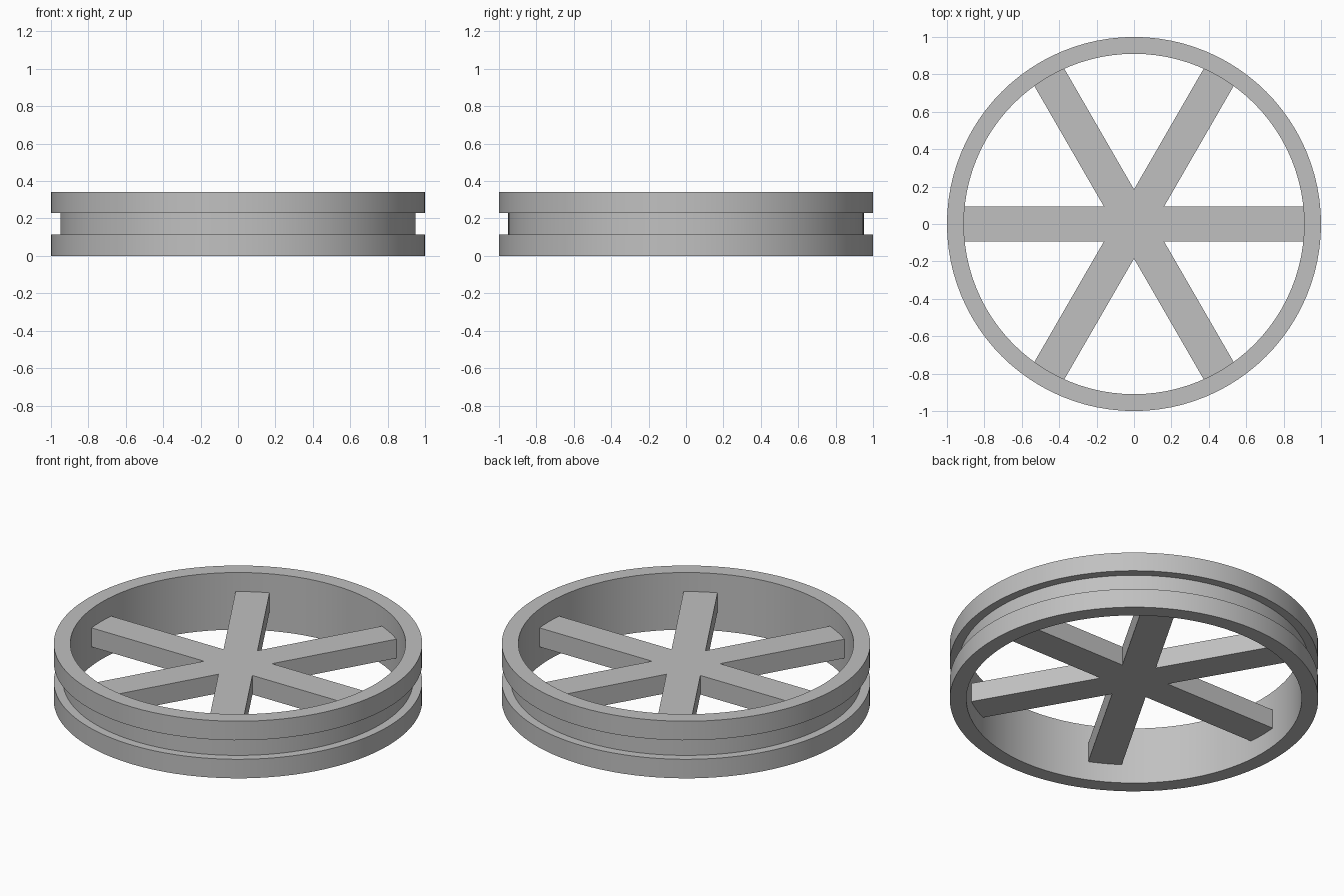
import bpy
import bmesh
from math import cos, sin, pi, radians, sqrt
from mathutils import Matrix, Vector

cube = bpy.data.objects.get("Cube")
if cube:
    bpy.data.objects.remove(cube, do_unlink=True)

HEIGHT = 0.342
GROOVE_LOW, GROOVE_HIGH = HEIGHT / 3, HEIGHT * 2 / 3
R_OUT, R_GROOVE, R_IN = 1.0, 0.95, 0.91
SEGMENTS = 96
SPOKES = 6
HALF_WIDTH = 0.0925

grey = bpy.data.materials.new("plain grey")
grey.use_nodes = True
colour = (0.53, 0.53, 0.53, 1)
grey.diffuse_color = colour
grey.node_tree.nodes["Principled BSDF"].inputs["Base Color"].default_value = colour


def add_object(name, bm):
    bmesh.ops.recalc_face_normals(bm, faces=bm.faces)
    mesh = bpy.data.meshes.new(name)
    bm.to_mesh(mesh)
    bm.free()
    mesh.materials.append(grey)
    obj = bpy.data.objects.new(name, mesh)
    bpy.context.collection.objects.link(obj)
    return obj


# Grooved rim: cross-section turned around the axis
profile = [(R_IN, 0), (R_OUT, 0), (R_OUT, GROOVE_LOW), (R_GROOVE, GROOVE_LOW),
           (R_GROOVE, GROOVE_HIGH), (R_OUT, GROOVE_HIGH), (R_OUT, HEIGHT), (R_IN, HEIGHT)]
bm = bmesh.new()
rings = []
for i in range(SEGMENTS):
    a = 2 * pi * i / SEGMENTS
    rings.append([bm.verts.new((r * cos(a), r * sin(a), z)) for r, z in profile])
for i, ring in enumerate(rings):
    following = rings[(i + 1) % SEGMENTS]
    for j in range(len(profile)):
        k = (j + 1) % len(profile)
        bm.faces.new((ring[j], following[j], following[k], ring[k]))
rim = add_object("rim", bm)
bpy.ops.object.select_all(action="DESELECT")
rim.select_set(True)
bpy.context.view_layer.objects.active = rim
bpy.ops.object.shade_smooth_by_angle(angle=radians(30))

# Six-armed spoke star, its tips set slightly into the rim
reach = sqrt((R_IN + 0.015) ** 2 - HALF_WIDTH ** 2)
notch = HALF_WIDTH / sin(pi / SPOKES)
bm = bmesh.new()
outline = []
for i in range(SPOKES):
    turn = Matrix.Rotation(2 * pi * i / SPOKES, 3, "Z")
    corners = [(reach, -HALF_WIDTH), (reach, HALF_WIDTH),
               (notch * cos(pi / SPOKES), notch * sin(pi / SPOKES))]
    outline += [bm.verts.new(turn @ Vector((x, y, GROOVE_LOW))) for x, y in corners]
base = bm.faces.new(outline)
top = bmesh.ops.extrude_face_region(bm, geom=[base], use_keep_orig=True)
bmesh.ops.translate(bm, vec=(0, 0, GROOVE_HIGH - GROOVE_LOW),
                    verts=[g for g in top["geom"] if isinstance(g, bmesh.types.BMVert)])
add_object("spokes", bm)
